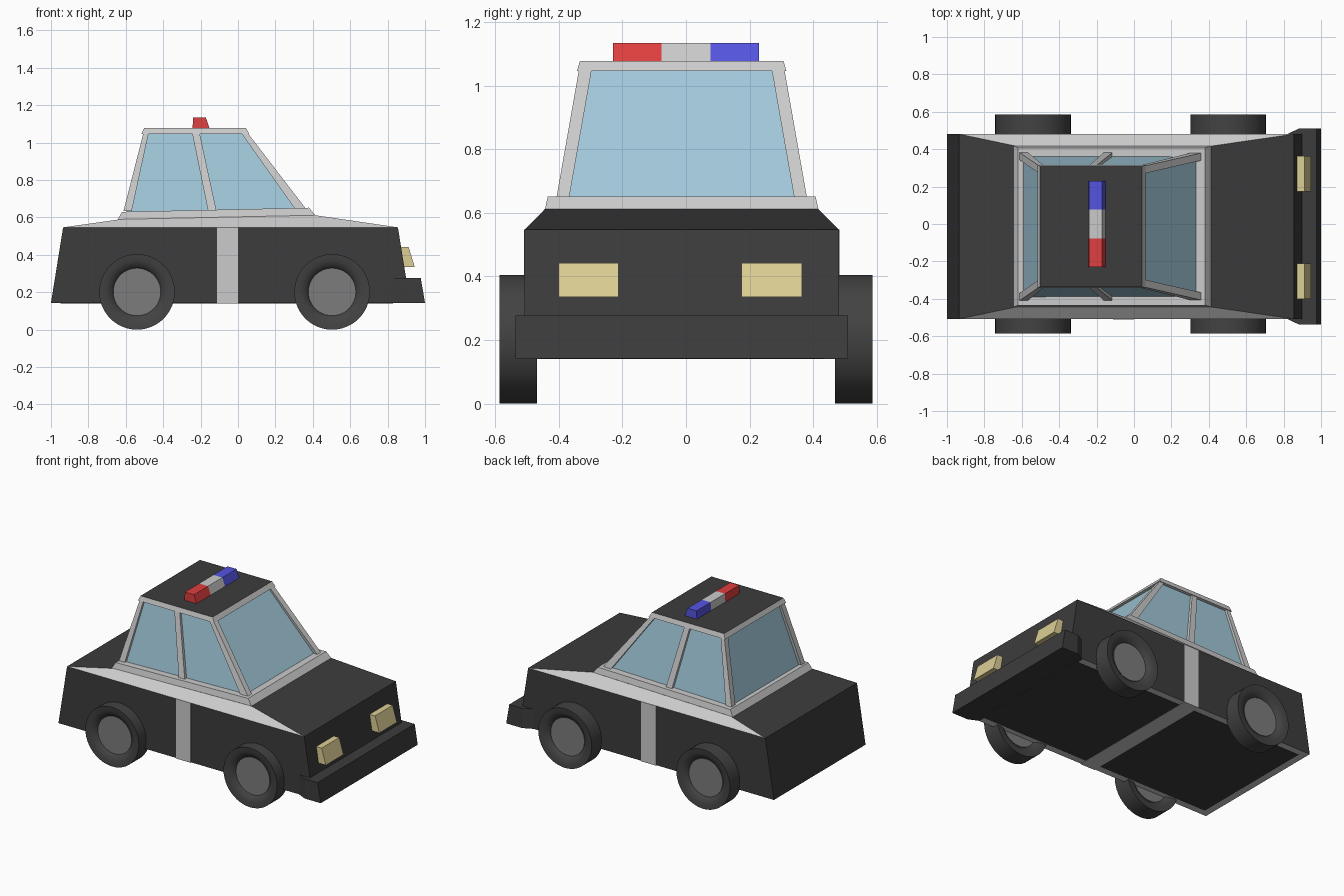
import bpy, bmesh, math

if "Cube" in bpy.data.objects:
    bpy.data.objects.remove(bpy.data.objects["Cube"])


def material(name, r, g, b):
    m = bpy.data.materials.new(name)
    m.diffuse_color = (r, g, b, 1)
    m.use_nodes = True
    m.node_tree.nodes["Principled BSDF"].inputs["Base Color"].default_value = m.diffuse_color
    return m


DARK = material("dark_paint", .045, .045, .045)
LIGHT = material("light_trim", .55, .55, .55)
TYRE = material("rubber", .055, .055, .055)
HUB = material("hub_metal", .2, .2, .2)
GLASS = material("window_blue", .36, .58, .7)
RED = material("red_lens", .75, .05, .05)
BLUE = material("blue_lens", .09, .09, .75)
LAMP = material("lamp_cream", .72, .62, .3)
YC = -.0135  # centre line of the bodywork


def rect(x0, x1, y0, y1, z0, z1=None):
    """Four corners; z may differ between the rear (z0) and the front (z1)."""
    z1 = z0 if z1 is None else z1
    return [(x0, y0, z0), (x1, y0, z1), (x1, y1, z1), (x0, y1, z0)]


def mid(x0, x1, half, z0, z1=None):
    return rect(x0, x1, YC - half, YC + half, z0, z1)


def loft(name, rings, mats, pick=None, caps=True, closed=False, smooth=False):
    """Skin a list of equal-sized rings; pick(normal) chooses the material slot."""
    bm = bmesh.new()
    loops = [[bm.verts.new(p) for p in ring] for ring in rings]
    pairs = list(zip(loops, loops[1:])) + ([(loops[-1], loops[0])] if closed else [])
    for a, b in pairs:
        for i in range(len(a)):
            j = (i + 1) % len(a)
            bm.faces.new((a[i], a[j], b[j], b[i]))
    if caps and not closed:
        bm.faces.new(loops[0][::-1])
        bm.faces.new(loops[-1])
    bmesh.ops.recalc_face_normals(bm, faces=bm.faces)
    bm.normal_update()
    if pick:
        for f in bm.faces:
            f.material_index = pick(f.normal)
    mesh = bpy.data.meshes.new(name)
    bm.to_mesh(mesh)
    bm.free()
    for m in mats:
        mesh.materials.append(m)
    obj = bpy.data.objects.new(name, mesh)
    bpy.context.collection.objects.link(obj)
    if smooth:
        bpy.ops.object.select_all(action='DESELECT')
        obj.select_set(True)
        bpy.context.view_layer.objects.active = obj
        bpy.ops.object.shade_smooth_by_angle(angle=math.radians(40))
    return obj


# Lower body, with a light underside
loft("lower_body", [mid(-1, .92, .494, .143), mid(-.935, .855, .494, .547)],
     [DARK, LIGHT], lambda n: 1 if n.z < -.9 else 0)

# Sloping deck: dark bonnet and boot, light shoulders
loft("upper_deck", [mid(-.935, .855, .494, .547), mid(-.63, .412, .43, .59, .612)],
     [DARK, LIGHT], lambda n: 1 if abs(n.y) > .3 else 0)

# Light band around the sides and floor, and dark floor panels
loft("door_stripe", [mid(-.112, 0, .496, .14), mid(-.112, 0, .496, .547)], [LIGHT])
for name, x0, x1 in (("rear_floor_panel", -.95, -.112), ("front_floor_panel", 0, .83)):
    loft(name, [mid(x0, x1, .445, .141), mid(x0, x1, .445, .15)], [DARK])

# Wrap-around front bumper
def bumper_ring(front, z):
    side = [(.81, .49), (.88, .523), (front, .523)]
    pts = side + [(x, -y) for x, y in reversed(side)]
    return [(x, YC + y, z) for x, y in pts]


loft("front_bumper", [bumper_ring(1, .142), bumper_ring(.977, .277)], [DARK])

# Headlights
for side, y in (("right", YC - .293), ("left", YC + .293 - .01)):
    loft(side + "_headlight", [rect(.87, .945, y - .095, y + .095, .335),
                               rect(.85, .912, y - .095, y + .095, .443)], [LAMP])

# Cabin sill, glass and roof
loft("cabin_sill", [mid(-.644, .414, .43, .588, .61), mid(-.62, .38, .421, .63, .652)], [LIGHT])
loft("window_glass", [mid(-.592, .348, .376, .63), mid(-.487, .034, .306, 1.055)],
     [GLASS], caps=False)
loft("roof", [mid(-.516, .061, .329, 1.046), mid(-.502, .042, .32, 1.078)],
     [LIGHT, DARK], lambda n: 1 if n.z > .9 else 0)

# Pillars: bottom x range, top x range, outer half widths, thickness
pillars = {
    "rear_pillar": (-.612, -.568, -.506, -.478),
    "centre_pillar": (-.16, -.115, -.245, -.205),
    "front_pillar": (.312, .372, .018, .053),
}
for name, (b0, b1, t0, t1) in pillars.items():
    for side, s in (("right", -1), ("left", 1)):
        def foot(x0, x1, outer, z):
            a, b = sorted((YC + s * outer, YC + s * (outer - .04)))
            return rect(x0, x1, a, b, z)
        loft(side + "_" + name, [foot(b0, b1, .396, .635), foot(t0, t1, .323, 1.05)], [LIGHT])

# Roof light bar
for name, y0, y1, m in (("red_beacon", -.23, -.077, RED), ("beacon_centre", -.077, .077, LIGHT),
                        ("blue_beacon", .077, .23, BLUE)):
    loft(name, [rect(-.243, -.152, y0, y1, 1.077), rect(-.24, -.172, y0, y1, 1.134)], [m])

# Wheels: dished tyre with a recessed hub on both faces
R, HALF, SEG = .202, .059, 48


def circle(cx, cy, r):
    return [(cx + r * math.cos(2 * math.pi * i / SEG), cy, R + r * math.sin(2 * math.pi * i / SEG))
            for i in range(SEG)]


dish = [(.125, HALF - .034), (.133, HALF - .024), (.148, HALF - .011), (.17, HALF - .003), (R, HALF)]
profile = dish + [(r, -w) for r, w in reversed(dish)]
for end, cx in (("rear", -.54), ("front", .503)):
    for side, cy in (("right", -.527), ("left", .527)):
        loft(f"{end}_{side}_tyre", [circle(cx, cy + w, r) for r, w in profile],
             [TYRE], closed=True, smooth=True)
        loft(f"{end}_{side}_hub", [circle(cx, cy + w, .127) for w in (.028 - HALF, HALF - .028)],
             [HUB], smooth=True)
